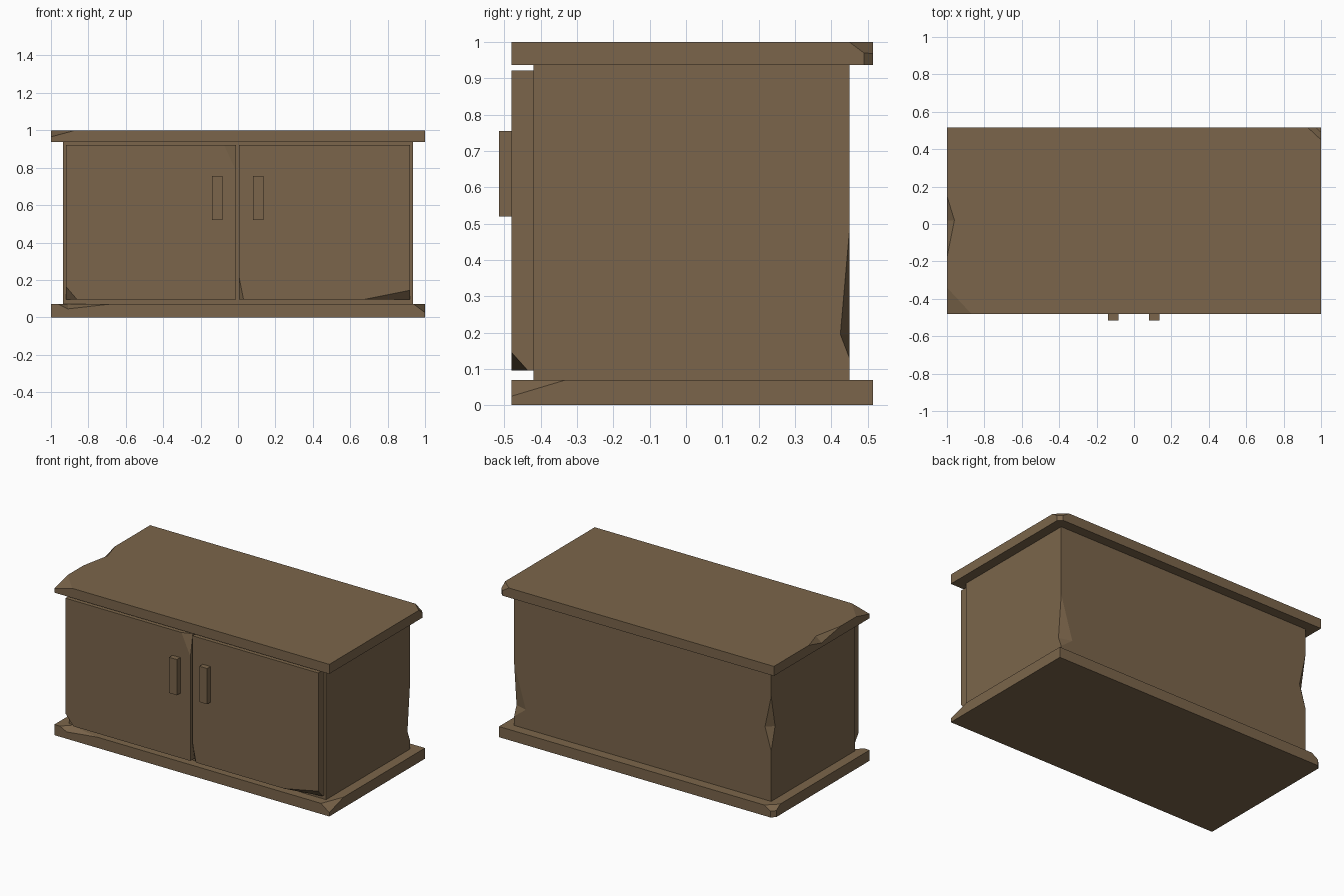
import bpy, bmesh
from mathutils import Vector

if "Cube" in bpy.data.objects:
    bpy.data.objects.remove(bpy.data.objects["Cube"])

wood = bpy.data.materials.new("worn_brown_wood")
wood.diffuse_color = (0.198, 0.131, 0.070, 1)
wood.use_nodes = True
wood.node_tree.nodes["Principled BSDF"].inputs["Base Color"].default_value = wood.diffuse_color


def add_object(name, bm):
    bmesh.ops.recalc_face_normals(bm, faces=bm.faces)
    mesh = bpy.data.meshes.new(name)
    bm.to_mesh(mesh)
    bm.free()
    obj = bpy.data.objects.new(name, mesh)
    bpy.context.collection.objects.link(obj)
    return obj


def cut_notch(obj, a, b, p, q):
    """Split wood out of an edge: a, b lie on the edge; p, q on its two faces."""
    a, b, p, q = map(Vector, (a, b, p, q))
    m = (p + q) / 2
    # push the wedge slightly past the surface, keeping its two cutting planes
    pts = [a + (a - m) * 0.1, b + (b - m) * 0.1, p + (p - q) * 0.3, q + (q - p) * 0.3]
    bm = bmesh.new()
    verts = [bm.verts.new(v) for v in pts]
    for tri in ((0, 1, 2), (0, 1, 3), (0, 2, 3), (1, 2, 3)):
        bm.faces.new([verts[i] for i in tri])
    cutter = add_object("notch_cutter", bm)
    cutter.hide_render = True
    mod = obj.modifiers.new("notch", 'BOOLEAN')
    mod.operation, mod.solver, mod.object = 'DIFFERENCE', 'EXACT', cutter
    deps = bpy.context.evaluated_depsgraph_get()
    mesh = bpy.data.meshes.new_from_object(obj.evaluated_get(deps))
    obj.modifiers.clear()
    obj.data = mesh
    bpy.data.objects.remove(cutter)


def block(name, lo, hi, chips=(), notches=()):
    """Box from lo to hi; each chip is a plane through three points."""
    lo, hi = Vector(lo), Vector(hi)
    mid = (lo + hi) / 2
    bm = bmesh.new()
    bmesh.ops.create_cube(bm, size=1)
    for v in bm.verts:
        v.co = mid + v.co * (hi - lo)
    for a, b, c in chips:
        a, b, c = Vector(a), Vector(b), Vector(c)
        n = (b - a).cross(c - a).normalized()
        if n.dot(mid - a) > 0:
            n = -n
        cut = bmesh.ops.bisect_plane(bm, geom=bm.verts[:] + bm.edges[:] + bm.faces[:],
                                     dist=1e-5, plane_co=a, plane_no=n, clear_outer=True)
        edges = [e for e in cut["geom_cut"] if isinstance(e, bmesh.types.BMEdge)]
        bmesh.ops.edgeloop_fill(bm, edges=edges)
    obj = add_object(name, bm)
    for notch in notches:
        cut_notch(obj, *notch)
    obj.data.materials.clear()
    obj.data.materials.append(wood)
    return obj


F, B = -0.48, 0.515  # front and back of the slabs

# Top slab: chipped front left and back right corners, split left edge
block("top_slab", (-1, F, 0.937), (1, B, 1),
      chips=[((-1, F, 0.965), (-0.87, F, 1), (-1, -0.34, 1)),
             ((1, 0.45, 1), (0.93, B, 1), (1, B, 0.951)),
             ((1, 0.49, 1), (0.975, B, 1), (1, 0.49, 0.9))],
      notches=[((-1, 0.15, 1), (-1, -0.18, 1), (-0.96, 0.02, 1), (-1, 0.02, 0.965))])

# Base slab: chipped front right and back left corners, split front edge
block("base_slab", (-1, F, 0), (1, B, 0.07),
      chips=[((0.94, F, 0.07), (1, -0.33, 0.07), (1, F, 0.025)),
             ((-0.93, B, 0.07), (-1, 0.45, 0.07), (-1, B, 0.025)),
             ((-0.975, B, 0), (-1, 0.49, 0), (-1, 0.49, 0.1))],
      notches=[((-0.96, F, 0.07), (-0.69, F, 0.07), (-0.91, -0.43, 0.07), (-0.91, F, 0.045))])

# Cabinet body with splits in both back edges
block("cabinet_body", (-0.935, -0.42, 0.07), (0.935, 0.45, 0.937),
      notches=[((0.935, 0.45, 0.13), (0.935, 0.45, 0.48), (0.935, 0.425, 0.195), (0.85, 0.45, 0.195)),
               ((-0.935, 0.45, 0.40), (-0.935, 0.45, 0.76), (-0.935, 0.41, 0.55), (-0.89, 0.45, 0.55))])

# Doors with chipped corners
block("left_door", (-0.92, F, 0.095), (-0.01, -0.42, 0.922),
      chips=[((-0.92, F, 0.165), (-0.86, F, 0.095), (-0.92, -0.43, 0.095)),
             ((-0.075, F, 0.922), (-0.01, F, 0.78), (-0.01, -0.455, 0.922))])
block("right_door", (0.005, F, 0.095), (0.92, -0.42, 0.922),
      chips=[((0.005, F, 0.22), (0.03, F, 0.095), (0.005, -0.455, 0.095)),
             ((0.67, F, 0.095), (0.92, F, 0.145), (0.92, -0.435, 0.095))])

# Handles
for name, x in (("left_handle", -0.14), ("right_handle", 0.08)):
    block(name, (x, -0.515, 0.52), (x + 0.056, F, 0.755))
